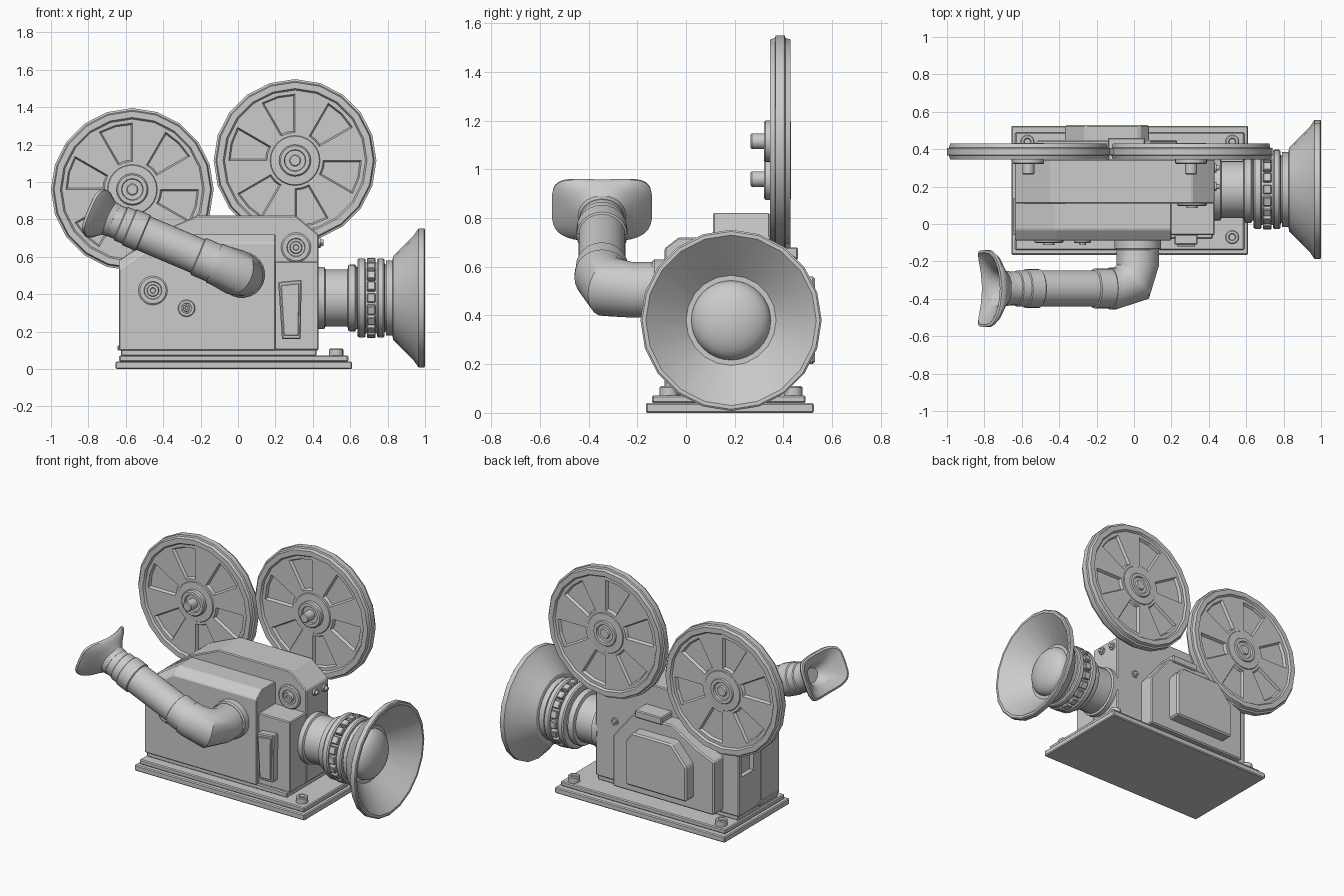
import bpy, bmesh, math
from mathutils import Vector as V

if "Cube" in bpy.data.objects:
    bpy.data.objects.remove(bpy.data.objects["Cube"])

X, Y, Z = V((1, 0, 0)), V((0, 1, 0)), V((0, 0, 1))


def loft(name, rings, cyclic=False, smooth=False, bevel=0):
    """Skin a list of equal-length point rings; capped unless cyclic."""
    bm = bmesh.new()
    vs = [[bm.verts.new(p) for p in r] for r in rings]
    n = len(vs[0])
    pairs = list(zip(vs, vs[1:])) + ([(vs[-1], vs[0])] if cyclic else [])
    for a, b in pairs:
        for i in range(n):
            j = (i + 1) % n
            bm.faces.new((a[i], a[j], b[j], b[i]))
    if not cyclic:
        for r in (vs[0], vs[-1]):
            if (r[0].co - r[1].co).length > 1e-5:
                bm.faces.new(r)
    bmesh.ops.remove_doubles(bm, verts=bm.verts, dist=1e-5)
    bmesh.ops.recalc_face_normals(bm, faces=bm.faces)
    me = bpy.data.meshes.new(name)
    bm.to_mesh(me)
    bm.free()
    ob = bpy.data.objects.new(name, me)
    bpy.context.collection.objects.link(ob)
    if smooth:
        bpy.ops.object.select_all(action='DESELECT')
        ob.select_set(True)
        bpy.context.view_layer.objects.active = ob
        bpy.ops.object.shade_smooth_by_angle(angle=math.radians(30))
    if bevel:
        m = ob.modifiers.new("bevel", 'BEVEL')
        m.width, m.segments = bevel, 1
    return ob


def prism(name, pts, y0, y1, bevel=0.006):
    return loft(name, [[V((x, y, z)) for x, z in pts] for y in (y0, y1)], bevel=bevel)


def box(name, x0, x1, y0, y1, z0, z1, bevel=0.006):
    return prism(name, [(x0, z0), (x1, z0), (x1, z1), (x0, z1)], y0, y1, bevel)


def circle(o, n, u, r, seg):
    v = n.cross(u)
    return [o + r * (u * math.cos(t) + v * math.sin(t))
            for t in (2 * math.pi * i / seg for i in range(seg))]


def lathe(name, o, n, u, prof, seg=24, cyclic=False, smooth=True):
    """Revolve (radius, height) pairs about axis n through o."""
    o = V(o)
    return loft(name, [circle(o + n * h, n, u, r, seg) for r, h in prof], cyclic, smooth)


# Base plates and bolts
box("base_plate", -.655, .61, -.165, .525, 0, .04)
box("base_step", -.635, .59, -.14, .49, .04, .072)
for i, (x, y) in enumerate([(.525, -.07), (.525, .44), (-.57, .44)]):
    lathe(f"base_bolt_{i}", (x, y, .07), Z, X,
          [(.038, 0), (.038, .035), (.032, .04), (.02, .04), (.016, .03), (0, .03)], 16)

# Main body with side recess
body = prism("body", [(-.635, .1), (.43, .1), (.43, .72), (.31, .82), (-.22, .82),
                      (-.45, .72), (-.635, .58)], .11, .345)
cut = box("recess_cutter", -.7, -.605, .19, .315, .36, .52, 0)
cut.hide_render = True
cut.hide_viewport = True
m = body.modifiers.new("recess", 'BOOLEAN')
m.operation, m.object = 'DIFFERENCE', cut
box("body_foot", -.625, .42, -.078, .338, .07, .105)
box("side_strip", -.645, -.63, -.06, .14, .1, .125, .003)

# Front housing with chamfered upper rim
prof = [(-.635, .1), (.2, .1), (.2, .72), (-.42, .72), (-.635, .58)]
loft("front_housing", [
    [V((x, y, z - (drop if z > .5 else 0))) for x, z in prof]
    for y, drop in ((.115, 0), (-.03, 0), (-.088, .045))], bevel=.005)
prism("front_block", [(.19, .1), (.43, .1), (.43, .575), (.19, .575)], -.06, .115)
latch = [(.235, .16), (.335, .16), (.34, .478), (.215, .465)]
lathe_c = (.282, .315)
prism("latch", latch, -.11, -.055)
prism("latch_inset", [(lathe_c[0] + (x - lathe_c[0]) * .78, lathe_c[1] + (z - lathe_c[1]) * .88)
                      for x, z in latch], -.12, -.105, .003)


# Dials on the front
def dial(name, x, y, z, r):
    lathe(name, (x, y, z), -Y, Z, [(r, -.005), (r, .008), (r * .9, .014), (r * .62, .014),
          (r * .58, .006), (r * .42, .006), (r * .38, .024), (r * .2, .024),
          (r * .16, .014), (0, .014)], 20)


dial("dial_large", -.455, -.088, .42, .078)
dial("dial_small", -.275, -.088, .325, .046)
dial("dial_upper", .31, .11, .65, .08)

# Screws on the lens face and rear
for i, (o, n) in enumerate([((.43, .2, .68), X), ((.43, .3, .67), X), ((.285, .345, .5), Y)]):
    lathe(f"body_screw_{i}", o, n, Z,
          [(.024, -.005), (.024, .012), (.014, .012), (.012, .028), (0, .028)], 12)

# Rear door panels
prism("rear_panel", [(-.52, .12), (.23, .12), (.23, .46), (.08, .645), (-.21, .645),
                     (-.4, .53), (-.52, .48)], .34, .45, .008)
prism("rear_door", [(-.37, .2), (.08, .2), (.08, .5), (.03, .56), (-.26, .56), (-.37, .43)],
      .44, .53, .01)
box("rear_catch", -.14, .06, .34, .46, .63, .68)

# Lens barrel, rings and flared hood
LC = (0, .185, .38)
lathe("lens_barrel", LC, X, Z, [
    (.165, .42), (.165, .462), (.152, .468), (.152, .585), (.175, .59), (.18, .6), (.18, .625),
    (.165, .635), (.165, .64), (.205, .64), (.212, .648), (.212, .675), (.205, .683),
    (.19, .683), (.19, .742), (.205, .742), (.212, .75), (.212, .775), (.205, .783),
    (.18, .785), (.18, .84)], 28)
bm_count = 20
for i in range(bm_count):
    t = 2 * math.pi * i / bm_count
    b = box(f"focus_grip_{i:02d}", .69, .735, -.024, .024, .185, .215, .004)
    b.location = LC
    b.rotation_euler.x = t
lathe("lens_hood", LC, X, Z, [
    (.15, .79), (.2, .79), (.2, .825), (.225, .83), (.335, .94), (.372, .965), (.372, .995),
    (.365, 1.0), (.35, 1.0), (.185, .85), (.165, .85), (.15, .84)], 20, cyclic=True)
lathe("lens_glass", LC, X, Z, [(.165, .84)] + [
    (.163 * math.cos(a), .85 + .085 * math.sin(a))
    for a in (math.pi / 2 * k / 7 for k in range(8))], 32)


# Film reels
def reel(side, cx, cz):
    c = (cx, 0, cz)
    lathe(f"{side}_reel_rim", c, Y, Z, [
        (.375, .36), (.385, .345), (.418, .345), (.424, .365), (.435, .368), (.435, .405),
        (.424, .408), (.418, .43), (.385, .43), (.375, .415)], 20, cyclic=True)
    disc = lathe(f"{side}_reel_disc", c, Y, Z, [
        (0, .358), (.15, .358), (.355, .358), (.382, .358), (.382, .417), (.355, .417),
        (.15, .417), (0, .417)], 24, smooth=False)
    # six recessed windows on both faces
    bm = bmesh.new()
    bm.from_mesh(disc.data)
    sel = []
    for f in bm.faces:
        p = f.calc_center_median() - V((cx, 0, cz))
        r, a = math.hypot(p.x, p.z), math.degrees(math.atan2(p.z, p.x)) % 60
        if abs(f.normal.y) > .9 and .18 < r < .34 and a > 30:
            sel.append(f)
    bmesh.ops.inset_region(bm, faces=sel, thickness=.008, depth=-.018, use_even_offset=True)
    bm.to_mesh(disc.data)
    bm.free()
    lathe(f"{side}_reel_hub", c, Y, Z, [
        (0, .265), (.026, .265), (.032, .27), (.032, .335), (.055, .335), (.058, .32),
        (.078, .32), (.085, .327), (.085, .35), (.13, .352), (.135, .36), (.135, .415),
        (.13, .422), (.085, .424), (.08, .432), (.06, .432), (.055, .422), (.035, .422),
        (.03, .432), (0, .432)], 24)


reel("right", .305, 1.115)
reel("left", -.565, .96)

# Eyepiece: collar, mitred elbow, straight tube
D = V((-.92, 0, .39)).normalized()
U = V((.39, 0, .92)).normalized()
E = V((-.1, -.345, .555))
lathe("eyepiece_collar", (.02, 0, .505), -Y, U, [(.125, .07), (.125, .13), (.118, .14)], 24)
mid = (D - Y).normalized()
loft("eyepiece_elbow", [circle(V(o), n, U, r, 24) for o, n, r in (
    ((.02, -.08, .505), -Y, .115), ((.02, -.22, .505), -Y, .115),
    ((-.012, -.315, .517), mid, .124), (E, D, .113), (E + D * .03, D, .113))], smooth=True)
lathe("eyepiece_tube", E, D, U, [
    (.107, .02), (.107, .12), (.097, .125), (.097, .44), (.104, .445), (.104, .52),
    (.097, .525), (.097, .57), (.09, .575), (.09, .64)], 24)

# Saddle-shaped eyecup
rings = []
for s, w, h, e in [(0, .092, .092, 2), (.03, .098, .094, 2), (.055, .135, .112, 2.6),
                   (.075, .188, .13, 3.6), (.09, .206, .136, 4), (.105, .205, .135, 4),
                   (.112, .192, .122, 4), (.1, .165, .1, 3.5), (.08, .1, .07, 2.5),
                   (.03, .06, .045, 2)]:
    ring = []
    for k in range(36):
        t = 2 * math.pi * k / 36
        ca, sa = math.cos(t), math.sin(t)
        a = w * math.copysign(abs(ca) ** (2 / e), ca)
        b = h * math.copysign(abs(sa) ** (2 / e), sa)
        bend = .045 * (a / .2) ** 2
        ring.append(E + D * (.61 + s + bend) + Y * a + U * b)
    rings.append(ring)
loft("eyecup", rings, smooth=True)
